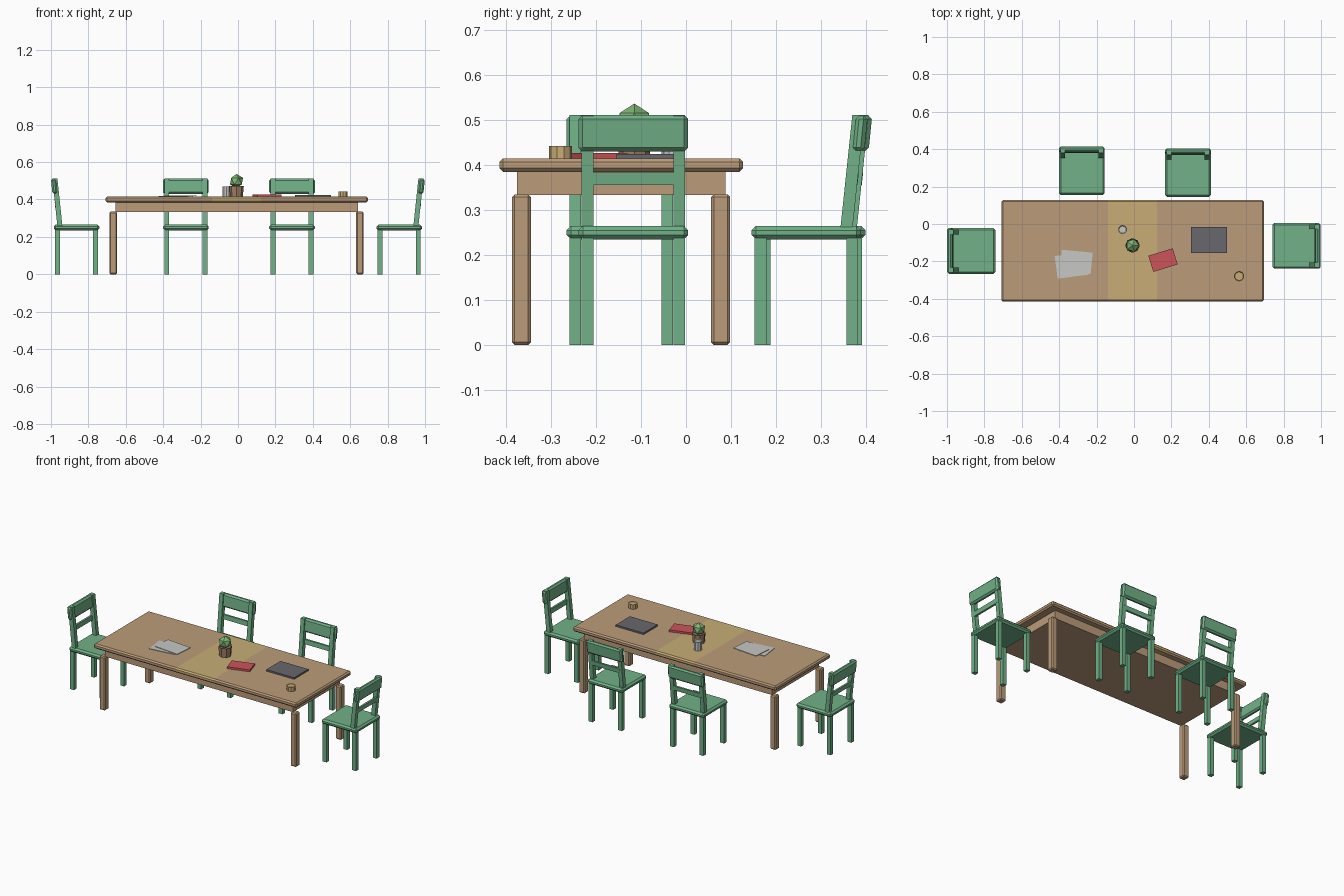
import bpy, bmesh
from math import radians
from mathutils import Matrix, Vector

old = bpy.data.objects.get("Cube")
if old:
    bpy.data.objects.remove(old)


def material(name, r, g, b):
    m = bpy.data.materials.new(name)
    m.use_nodes = True
    m.diffuse_color = (r, g, b, 1)
    m.node_tree.nodes["Principled BSDF"].inputs["Base Color"].default_value = (r, g, b, 1)
    return m


wood = material("brown wood", 0.50, 0.335, 0.195)
pale_wood = material("pale wood", 0.58, 0.42, 0.18)
green = material("green paint", 0.165, 0.44, 0.245)
white = material("light grey", 0.57, 0.57, 0.55)
dark = material("dark grey", 0.135, 0.135, 0.155)
red = material("red cover", 0.60, 0.09, 0.10)
clay = material("brown clay", 0.37, 0.22, 0.13)
leafy = material("plant green", 0.22, 0.47, 0.18)


def finish(bm, name, mats):
    bmesh.ops.recalc_face_normals(bm, faces=bm.faces)
    mesh = bpy.data.meshes.new(name)
    bm.to_mesh(mesh)
    bm.free()
    for m in mats:
        mesh.materials.append(m)
    obj = bpy.data.objects.new(name, mesh)
    bpy.context.collection.objects.link(obj)
    return obj


def box_mesh(lo, hi, bevel=0, lean=0):
    """Box between two corners, with chamfered edges, leaning back with height."""
    lo, hi = Vector(lo), Vector(hi)
    bm = bmesh.new()
    bmesh.ops.create_cube(bm, size=1)
    for v in bm.verts:
        v.co = (lo + hi) / 2 + v.co * (hi - lo)
    if bevel:
        bmesh.ops.bevel(bm, geom=bm.edges[:], offset=bevel, segments=1, affect='EDGES')
    for v in bm.verts:
        v.co.y += lean * (v.co.z - lo.z)
    return bm


def box(name, lo, hi, mat, bevel=0, lean=0, place=Matrix()):
    bm = box_mesh(lo, hi, bevel, lean)
    bm.transform(place)
    return finish(bm, name, [mat])


def cup(name, x, y, height, r_low, r_top, sides, mat, rim=0.005):
    """Open cylinder with a recessed inside."""
    bm = bmesh.new()
    bmesh.ops.create_cone(bm, cap_ends=True, segments=sides, radius1=r_low,
                          radius2=r_top, depth=height)
    top = max(bm.faces, key=lambda f: f.calc_center_median().z)
    bmesh.ops.inset_region(bm, faces=[top], thickness=rim)
    bmesh.ops.translate(bm, verts=top.verts[:], vec=(0, 0, -rim))
    bm.transform(Matrix.Translation((x, y, TOP + height / 2)))
    return finish(bm, name, [mat])


def flat_item(name, x, y, w, d, z0, z1, angle, mat, bevel=0):
    place = Matrix.Translation((x, y, 0)) @ Matrix.Rotation(radians(angle), 4, 'Z')
    return box(name, (-w / 2, -d / 2, z0), (w / 2, d / 2, z1), mat, bevel, place=place)


TOP = 0.415

# Table top, cut into two halves and a paler centre leaf
bm = box_mesh((-0.708, -0.415, 0.385), (0.694, 0.127, TOP), 0.008)
seams = (-0.14, 0.122)
for x in seams:
    bmesh.ops.bisect_plane(bm, geom=bm.verts[:] + bm.edges[:] + bm.faces[:],
                           plane_co=(x, 0, 0), plane_no=(1, 0, 0))
for f in bm.faces:
    f.material_index = int(seams[0] < f.calc_center_median().x < seams[1])
finish(bm, "table_top", [wood, pale_wood])

# Table frame and legs
box("table_frame", (-0.656, -0.376, 0.334), (0.642, 0.088, 0.385), wood)
for side, x in (("right", -0.667), ("left", 0.652)):
    for end, y in (("front", -0.366), ("back", 0.077)):
        box(f"table_leg_{end}_{side}", (x - 0.02, y - 0.021, 0),
            (x + 0.02, y + 0.021, 0.335), wood, 0.006)


# Chairs
def chair(label, x, y, angle):
    place = Matrix.Translation((x, y, 0)) @ Matrix.Rotation(radians(angle), 4, 'Z')

    def part(name, lo, hi, bevel=0, lean=0):
        box(f"{label}_{name}", lo, hi, green, bevel, lean, place)

    part("seat", (-0.122, -0.122, 0.235), (0.122, 0.122, 0.265), 0.01)
    for side, lx in (("right", -0.102), ("left", 0.102)):
        for end, ly in (("front", -0.102), ("back", 0.102)):
            part(f"{end}_leg_{side}", (lx - 0.013, ly - 0.013, 0),
                 (lx + 0.013, ly + 0.013, 0.24))
        part(f"back_post_{side}", (lx - 0.013, 0.076, 0.26),
             (lx + 0.013, 0.103, 0.511), lean=0.105)
    part("back_slat", (-0.1, 0.102, 0.356), (0.1, 0.114, 0.384), lean=0.105)
    part("back_panel", (-0.122, 0.101, 0.43), (0.122, 0.129, 0.511), 0.009, 0.1)


chair("left_chair", 0.862, -0.117, -90)
chair("right_chair", -0.863, -0.144, 90)
chair("back_left_chair", 0.289, 0.2675, 0)
chair("back_right_chair", -0.279, 0.277, 0)

# Things lying on the table
flat_item("paper_lower", -0.333, -0.221, 0.168, 0.122, TOP, TOP + 0.003, 7.5, white)
flat_item("paper_upper", -0.309, -0.203, 0.166, 0.116, TOP + 0.003, TOP + 0.006, -5.5, white)
flat_item("book", 0.155, -0.193, 0.136, 0.09, TOP, TOP + 0.012, 17, red)
flat_item("closed_laptop", 0.4, -0.085, 0.192, 0.14, TOP, TOP + 0.01, 0, dark)

# Cups and potted plant
cup("wooden_cup", 0.562, -0.279, 0.028, 0.026, 0.026, 10, pale_wood, 0.003)
cup("grey_cup", -0.061, -0.03, 0.055, 0.024, 0.024, 10, white)
cup("plant_pot", -0.008, -0.115, 0.058, 0.034, 0.039, 8, clay)
bm = bmesh.new()
bmesh.ops.create_icosphere(bm, subdivisions=1, radius=0.039)
bm.transform(Matrix.Translation((-0.008, -0.115, 0.498)))
finish(bm, "plant", [leafy])
